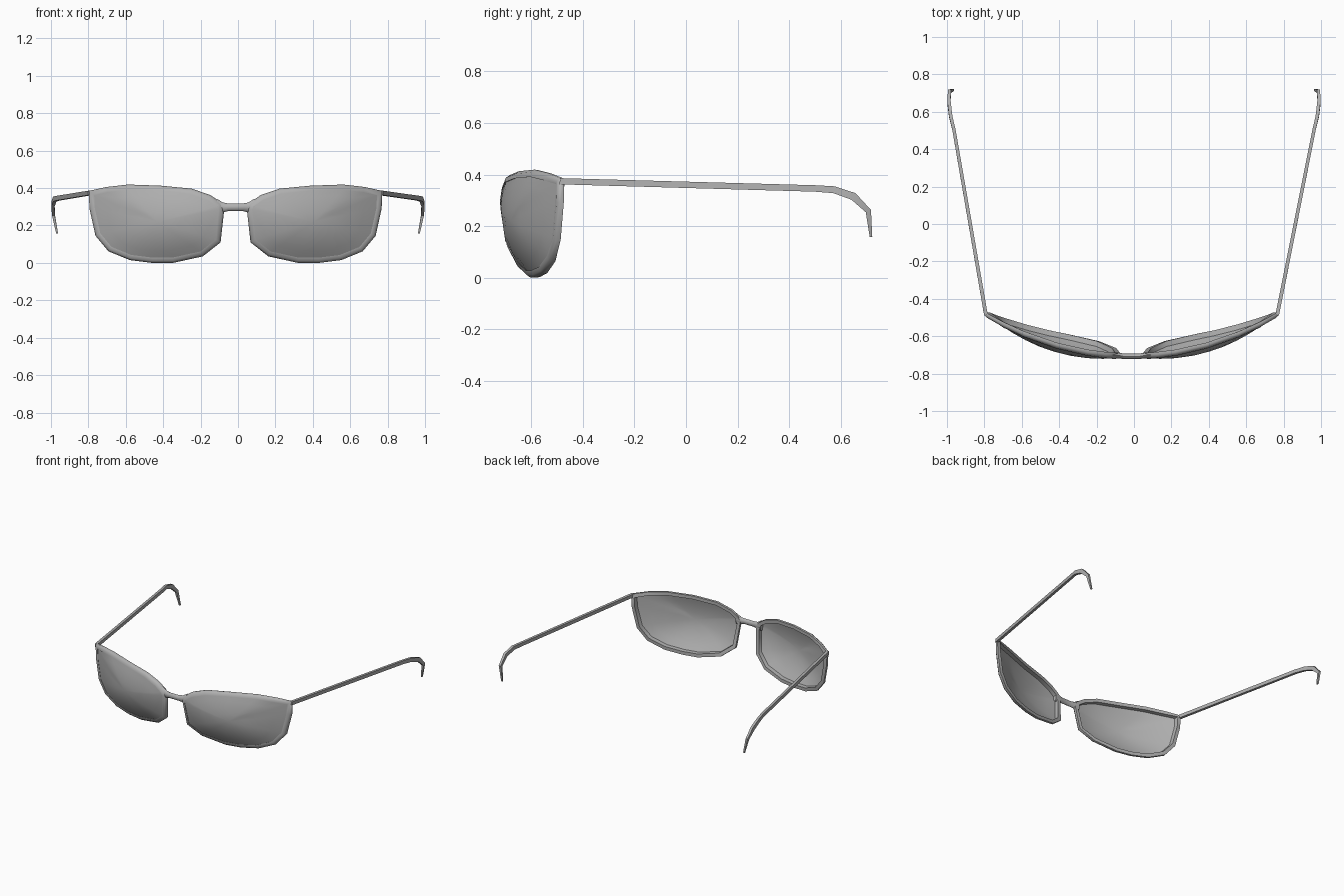
import bpy, bmesh, math
from mathutils import Vector

if "Cube" in bpy.data.objects:
    bpy.data.objects.remove(bpy.data.objects["Cube"])

CX = -0.013  # centre line of the lens front


def material(name, v):
    m = bpy.data.materials.new(name)
    m.diffuse_color = (v, v, v, 1)
    m.use_nodes = True
    m.node_tree.nodes["Principled BSDF"].inputs["Base Color"].default_value = m.diffuse_color
    return m


GREY = material("frame_grey", 0.44)
LENS = material("lens_grey", 0.44)

# Outer rim outline (distance from centre line, height), counter-clockwise
RIM = [(0.06, 0.29), (0.08, 0.11), (0.175, 0.035), (0.335, 0.0), (0.445, 0.0),
       (0.565, 0.015), (0.68, 0.062), (0.749, 0.145), (0.781, 0.29), (0.785, 0.385),
       (0.69, 0.406), (0.575, 0.419), (0.40, 0.413), (0.235, 0.397), (0.135, 0.363),
       (0.075, 0.322)]


def front_y(u, z):
    """Wrap-around curve of the front, swept back towards the bottom."""
    drop = 0.075 * max(0, (0.25 - z) / 0.25) ** 2 * (1.15 - u)
    return -0.719 + 0.355 * u * u + drop


def inset(pts, d):
    """Mitred inset of a closed outline."""
    out = []
    for i, p in enumerate(pts):
        p = Vector(p)
        a = (p - Vector(pts[i - 1])).normalized()
        b = (Vector(pts[(i + 1) % len(pts)]) - p).normalized()
        n = Vector((-a.y - b.y, a.x + b.x)).normalized()
        out.append(p + n * d / max(0.6, n.dot(Vector((-a.y, a.x)))))
    return out


def finish(name, bm, mat, angle):
    bmesh.ops.recalc_face_normals(bm, faces=bm.faces)
    me = bpy.data.meshes.new(name)
    bm.to_mesh(me)
    bm.free()
    me.materials.append(mat)
    ob = bpy.data.objects.new(name, me)
    bpy.context.collection.objects.link(ob)
    bpy.ops.object.select_all(action='DESELECT')
    ob.select_set(True)
    bpy.context.view_layer.objects.active = ob
    bpy.ops.object.shade_smooth_by_angle(angle=math.radians(angle))
    return ob


def bridge_rings(bm, rings, closed):
    """Skin a list of closed vertex rings."""
    n = len(rings[0])
    for k in range(len(rings) if closed else len(rings) - 1):
        a, b = rings[k], rings[(k + 1) % len(rings)]
        for i in range(n):
            j = (i + 1) % n
            bm.faces.new((a[i], a[j], b[j], b[i]))
    if not closed:
        bm.faces.new(rings[0])
        bm.faces.new(rings[-1][::-1])


def rim(side, name):
    bm = bmesh.new()
    rings = []
    # (inset, depth) of the rim cross-section
    for d, dy in ((0.028, -0.004), (0.010, 0.0), (0, 0.014), (0.002, 0.028), (0.026, 0.028)):
        rings.append([bm.verts.new((CX + side * p[0], front_y(*o) + dy, p[1]))
                      for p, o in zip(inset(RIM, d), RIM)])
    bridge_rings(bm, rings, True)
    finish(name, bm, GREY, 60)


def lens(side, name):
    bm = bmesh.new()
    edge = inset(RIM, 0.026)
    c = Vector((0.42, 0.22))
    bulge = 0.025
    rings = []
    for r in (1, 0.8, 0.55, 0.28):
        ring = []
        for p, o in zip(edge, RIM):
            q = c.lerp(p, r)
            edge_lift = front_y(*o) - front_y(*p)
            y = front_y(*q) + edge_lift * r - bulge * (1 - r * r)
            ring.append(bm.verts.new((CX + side * q.x, y, q.y)))
        rings.append(ring)
    n = len(edge)
    for a, b in zip(rings, rings[1:]):
        for i in range(n):
            bm.faces.new((a[i], a[(i + 1) % n], b[(i + 1) % n], b[i]))
    mid = bm.verts.new((CX + side * c.x, front_y(*c) - bulge, c.y))
    for i in range(n):
        bm.faces.new((rings[-1][i], rings[-1][(i + 1) % n], mid))
    ob = finish(name, bm, LENS, 40)
    # Face the outer surface forwards
    if sum(f.normal.y for f in ob.data.polygons) > 0:
        ob.data.flip_normals()


def bridge():
    bm = bmesh.new()
    rings = []
    # (offset, lower z, upper z): flares into both rims
    for u, lo, hi in ((-0.10, 0.265, 0.343), (-0.068, 0.27, 0.323), (-0.04, 0.277, 0.318),
                      (0.04, 0.277, 0.318), (0.068, 0.27, 0.323), (0.10, 0.265, 0.343)):
        h, m = (hi - lo) / 2, (hi + lo) / 2
        y = -0.708 if abs(u) < 0.05 else -0.703
        rings.append([bm.verts.new((CX + u, y + 0.015 * math.sin(t), m + h * math.cos(t)))
                      for t in (k * math.pi / 4 for k in range(8))])
    bridge_rings(bm, rings, False)
    finish("bridge", bm, GREY, 50)


def temple(side, name):
    # (x, y, z, height, width) along the arm
    path = [(0.778 + side * CX, -0.49, 0.374, 0.024, 0.02), (0.962, 0.50, 0.346, 0.025, 0.018),
            (0.980, 0.575, 0.341, 0.027, 0.018), (0.989, 0.65, 0.315, 0.030, 0.018),
            (0.987, 0.708, 0.258, 0.022, 0.015), (0.967, 0.718, 0.158, 0.010, 0.010)]
    bm = bmesh.new()
    rings = []
    for i, (x, y, z, h, w) in enumerate(path):
        a, b = path[max(i - 1, 0)], path[min(i + 1, len(path) - 1)]
        t = Vector((b[1] - a[1], b[2] - a[2])).normalized()
        rings.append([bm.verts.new((side * (x + sx * w / 2), y - t.y * sz * h / 2, z + t.x * sz * h / 2))
                      for sx, sz in ((-1, -1), (1, -1), (1, 1), (-1, 1))])
    bridge_rings(bm, rings, False)
    finish(name, bm, GREY, 35)


for s, tag in ((1, "right"), (-1, "left")):
    rim(s, tag + "_rim")
    lens(s, tag + "_lens")
    temple(s, tag + "_temple")
bridge()
